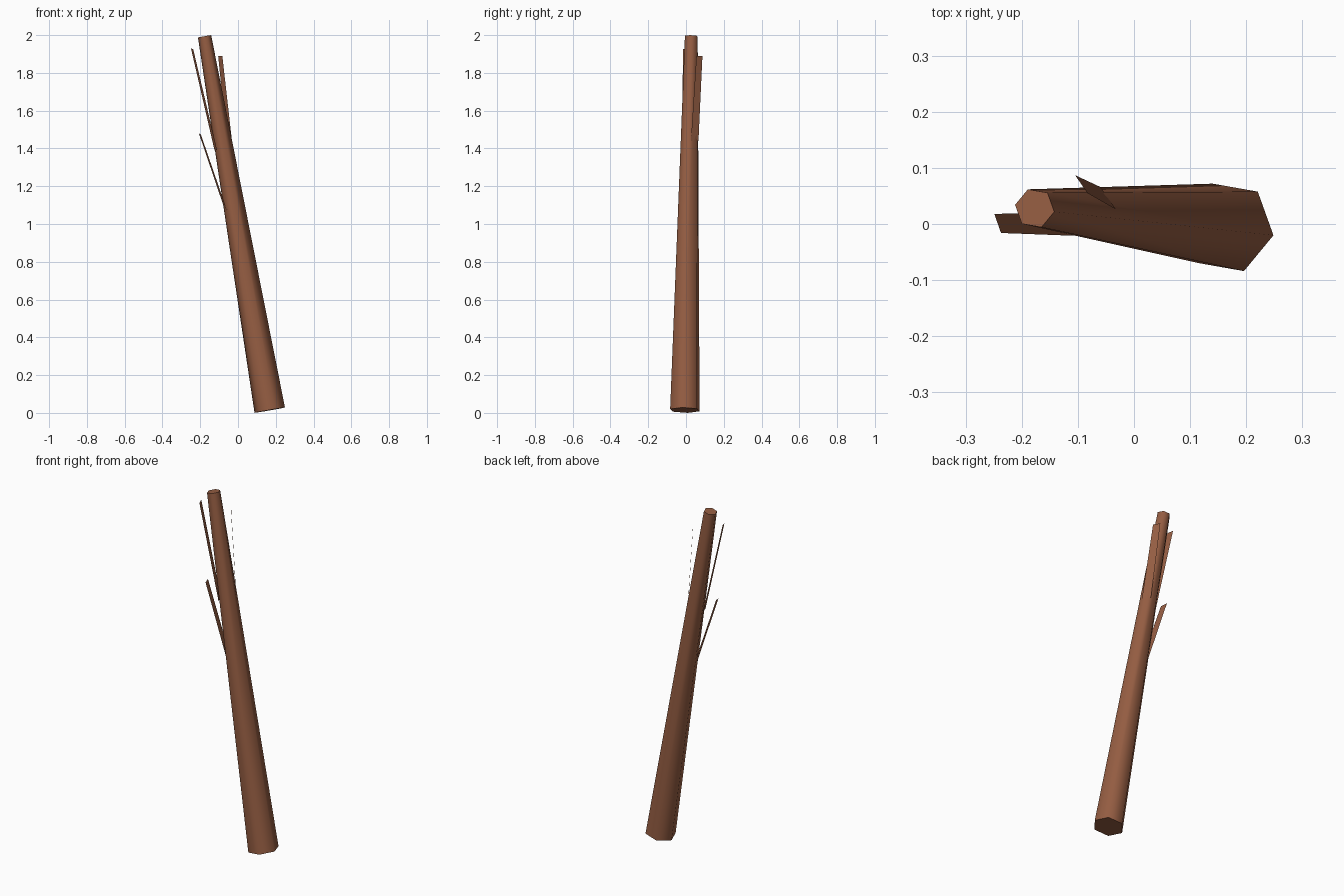
import bpy, bmesh, math
from mathutils import Vector

if "Cube" in bpy.data.objects:
    bpy.data.objects.remove(bpy.data.objects["Cube"])

bark = bpy.data.materials.new("bark_brown")
bark.diffuse_color = (0.30, 0.11, 0.055, 1)
bark.use_nodes = True
bark.node_tree.nodes["Principled BSDF"].inputs["Base Color"].default_value = bark.diffuse_color


def make_object(name, bm):
    mesh = bpy.data.meshes.new(name)
    bm.to_mesh(mesh)
    bm.free()
    mesh.materials.append(bark)
    obj = bpy.data.objects.new(name, mesh)
    bpy.context.collection.objects.link(obj)
    return obj


def ring(bm, centre, radius, axis, sides=6, phase=-10):
    # polygon ring square to the axis
    u = Vector((1, 0, 0))
    u = (u - axis * u.dot(axis)).normalized()
    v = axis.cross(u)
    verts = []
    for i in range(sides):
        a = math.radians(phase + 360 * i / sides)
        verts.append(bm.verts.new(centre + radius * (math.cos(a) * u + math.sin(a) * v)))
    return verts


# Leaning six-sided trunk, smooth around with crisp cut ends
base, top = Vector((0.168, -0.006, 0.0145)), Vector((-0.177, 0.028, 1.9937))
axis = (top - base).normalized()
bm = bmesh.new()
low, high = ring(bm, base, 0.083, axis), ring(bm, top, 0.036, axis)
for i in range(6):
    j = (i + 1) % 6
    bm.faces.new((low[i], low[j], high[j], high[i])).smooth = True
for cap in (bm.faces.new(low[::-1]), bm.faces.new(high)):
    for e in cap.edges:
        e.smooth = False
make_object("trunk", bm)


# Flat sliver twigs: two edges, each given as root point and tip point
def twig(name, root_a, root_b, tip_a, tip_b, sink):
    ra, rb, ta, tb = map(Vector, (root_a, root_b, tip_a, tip_b))
    ra, rb = ra + (ra - ta) * sink, rb + (rb - tb) * sink
    bm = bmesh.new()
    bm.faces.new([bm.verts.new(p) for p in (ra, rb, tb, ta)])
    make_object(name, bm)


twig("lower_twig", (-0.078, 0.022, 1.1), (-0.068, -0.022, 1.1),
     (-0.207, 0.019, 1.48), (-0.197, -0.017, 1.475), 0.2)
twig("upper_left_twig", (-0.145, 0.020, 1.48), (-0.132, -0.020, 1.48),
     (-0.249, 0.018, 1.93), (-0.237, -0.016, 1.925), 0.2)
twig("upper_back_twig", (-0.032, 0.026, 1.44), (-0.060, 0.066, 1.44),
     (-0.083, 0.055, 1.89), (-0.105, 0.087, 1.89), 0.0)
